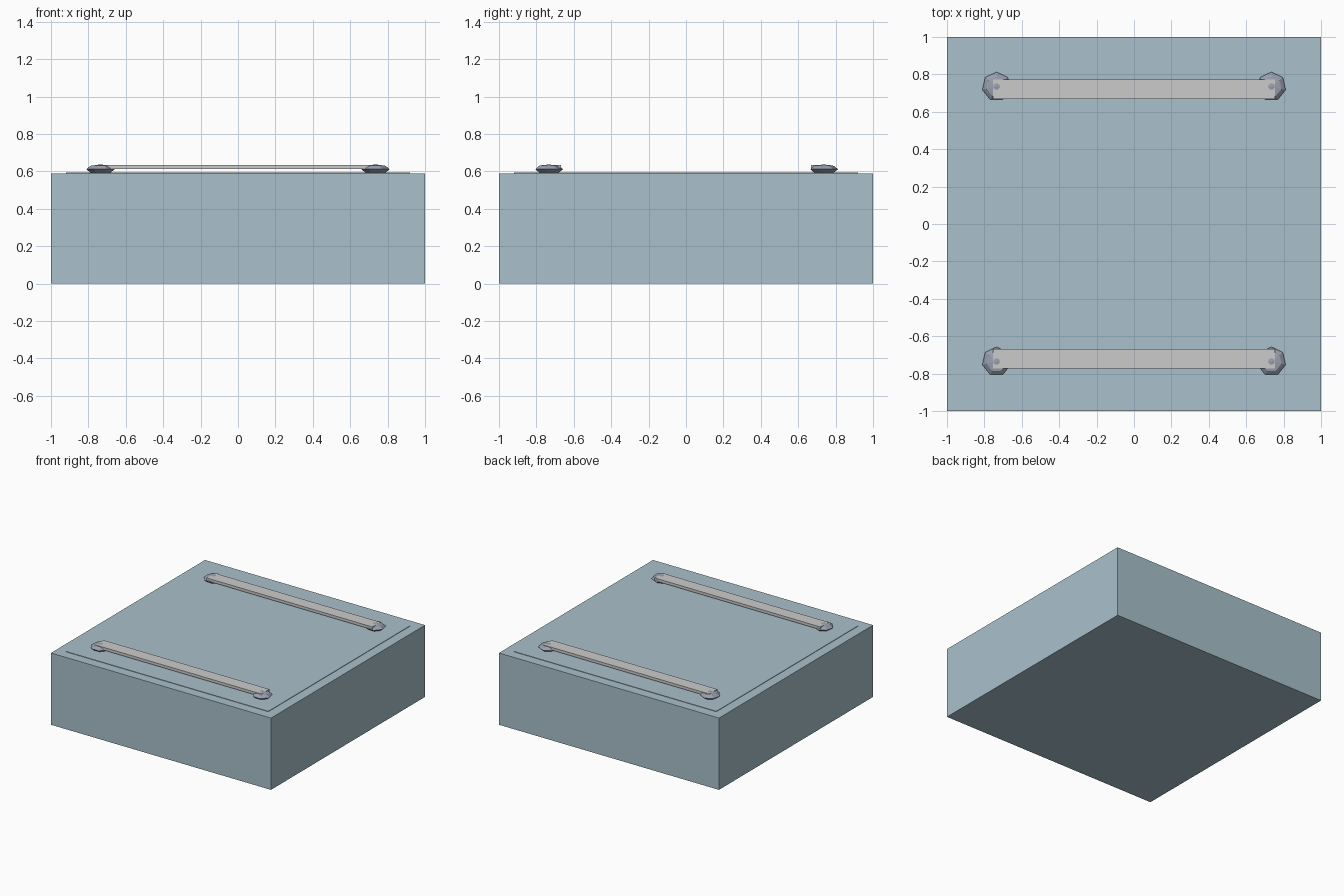
import bpy
import bmesh
from mathutils import Matrix, Vector

if "Cube" in bpy.data.objects:
    bpy.data.objects.remove(bpy.data.objects["Cube"])


def material(name, rgb):
    mat = bpy.data.materials.new(name)
    mat.diffuse_color = (*rgb, 1)
    mat.use_nodes = True
    mat.node_tree.nodes["Principled BSDF"].inputs["Base Color"].default_value = mat.diffuse_color
    return mat


def finish(name, bm, mat=None):
    mesh = bpy.data.meshes.new(name)
    bm.to_mesh(mesh)
    bm.free()
    obj = bpy.data.objects.new(name, mesh)
    bpy.context.collection.objects.link(obj)
    if mat:
        mesh.materials.append(mat)
    return obj


def box(name, center, size, mat=None):
    bm = bmesh.new()
    bmesh.ops.create_cube(bm, size=1, matrix=Matrix.LocRotScale(Vector(center), None, Vector(size)))
    return finish(name, bm, mat)


def knob(name, center, radius, half_height, mat):
    bm = bmesh.new()
    bmesh.ops.create_uvsphere(
        bm, u_segments=7, v_segments=4, radius=1,
        matrix=Matrix.LocRotScale(Vector(center), None, Vector((radius, radius, half_height))))
    return finish(name, bm, mat)


blue = material("blue_grey", (0.40, 0.53, 0.60))
steel = material("dark_steel", (0.32, 0.35, 0.43))

# Main block with a very thin raised panel on top
box("body", (0, 0, 0.295), (2, 2, 0.59), blue)
box("top_panel", (0, 0, 0.5915), (1.84, 1.84, 0.005), blue)

# Two rails, each held by a low-poly knob at both ends
for side, y in (("front", -1), ("back", 1)):
    box(side + "_rail", (0, 0.721 * y, 0.6235), (1.506, 0.104, 0.023))
    for end, x in (("left", -1), ("right", 1)):
        knob(f"{side}_{end}_knob", (0.735 * x, 0.735 * y, 0.612), 0.078, 0.0255, steel)
